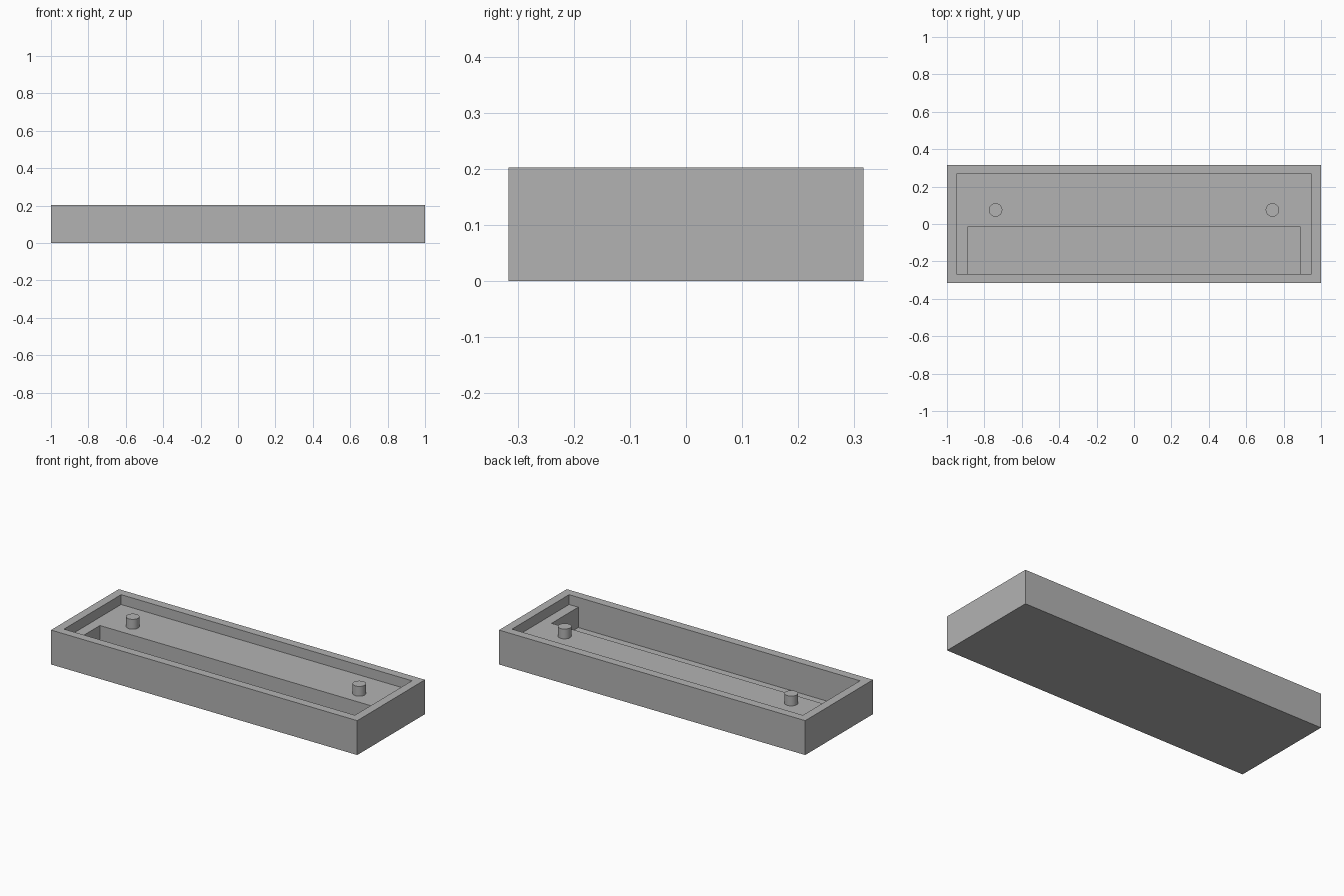
import bpy

if "Cube" in bpy.data.objects:
    bpy.data.objects.remove(bpy.data.objects["Cube"])

grey = bpy.data.materials.new("grey plastic")
grey.diffuse_color = (0.45, 0.45, 0.45, 1)
grey.use_nodes = True
grey.node_tree.nodes["Principled BSDF"].inputs["Base Color"].default_value = grey.diffuse_color


def box(name, x0, x1, y0, y1, z0, z1):
    """Axis-aligned box given by its limits."""
    bpy.ops.mesh.primitive_cube_add(
        size=1, location=((x0 + x1) / 2, (y0 + y1) / 2, (z0 + z1) / 2))
    ob = bpy.context.object
    ob.name = name
    ob.scale = (x1 - x0, y1 - y0, z1 - z0)
    bpy.ops.object.transform_apply(location=True, rotation=False, scale=True)
    ob.data.materials.append(grey)
    return ob


def cut(target, cutter):
    """Subtract the cutter, then remove it."""
    mod = target.modifiers.new("cut", 'BOOLEAN')
    mod.operation = 'DIFFERENCE'
    mod.solver = 'EXACT'
    mod.object = cutter
    bpy.context.view_layer.objects.active = target
    bpy.ops.object.modifier_apply(modifier=mod.name)
    bpy.data.objects.remove(cutter)


HEIGHT, SHELF, FLOOR = 0.203, 0.145, 0.025

# Tray body with a shallow recess, and a deep pocket along the front wall
tray = box("tray", -1, 1, -0.316, 0.316, 0, HEIGHT)
cut(tray, box("recess_cutter", -0.95, 0.95, -0.266, 0.266, SHELF, 0.3))
cut(tray, box("pocket_cutter", -0.89, 0.89, -0.266, -0.017, FLOOR, 0.3))

# Locating pegs standing on the shelf, flush with the rim
for side, x in (("left", -0.74), ("right", 0.74)):
    bpy.ops.mesh.primitive_cylinder_add(
        vertices=32, radius=0.036, depth=HEIGHT - SHELF,
        location=(x, 0.075, (HEIGHT + SHELF) / 2))
    peg = bpy.context.object
    peg.name = side + "_peg"
    peg.data.materials.append(grey)
    bpy.ops.object.shade_smooth_by_angle()
